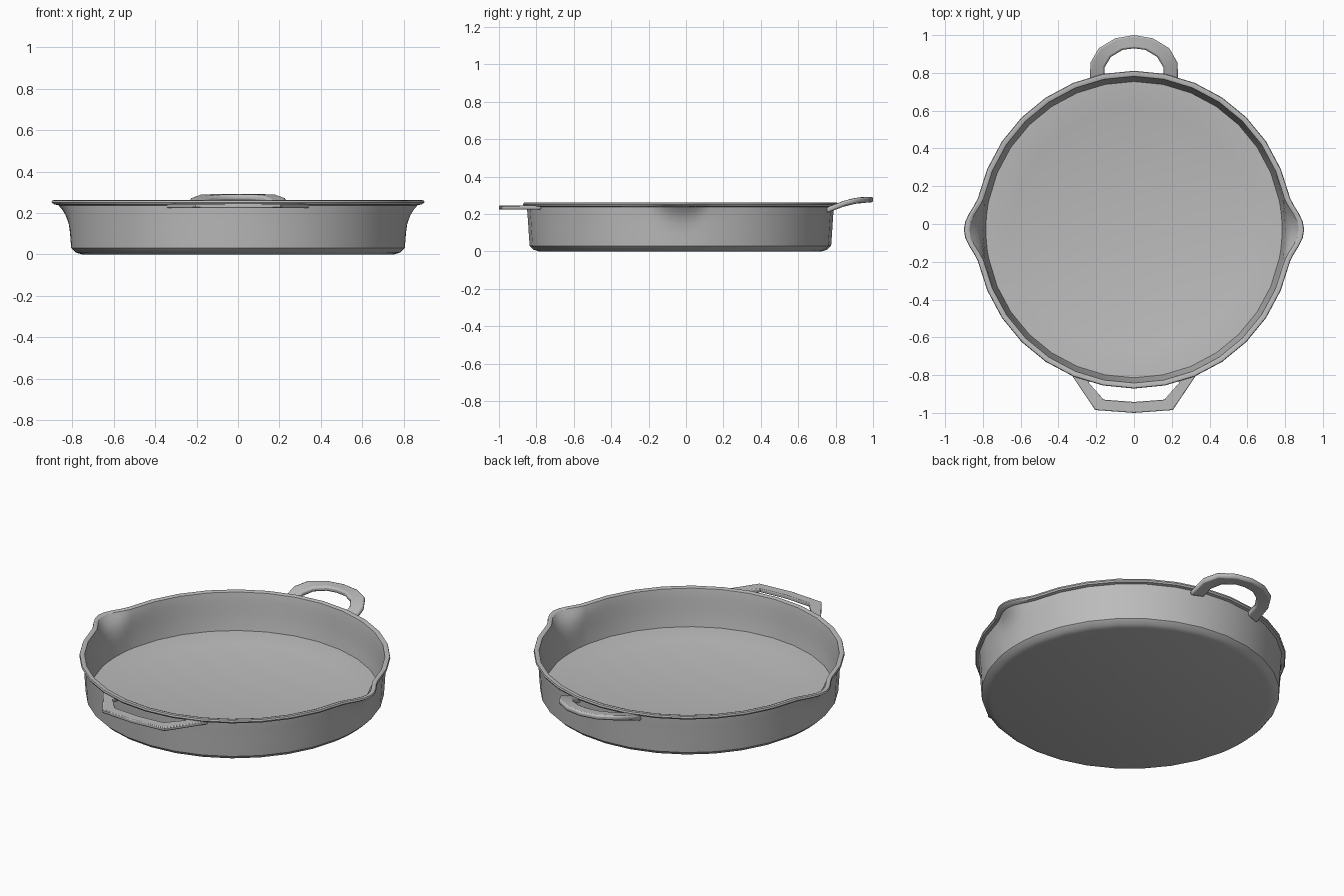
import bpy, bmesh, math

cube = bpy.data.objects.get("Cube")
if cube:
    bpy.data.objects.remove(cube, do_unlink=True)

iron = bpy.data.materials.new("grey_iron")
iron.use_nodes = True
GREY = (0.5, 0.5, 0.5, 1)
iron.diffuse_color = GREY
iron.node_tree.nodes["Principled BSDF"].inputs["Base Color"].default_value = GREY

CENTRE_Y = -0.03


def finish(name, bm, angle):
    bmesh.ops.recalc_face_normals(bm, faces=bm.faces)
    mesh = bpy.data.meshes.new(name)
    bm.to_mesh(mesh)
    bm.free()
    mesh.materials.append(iron)
    obj = bpy.data.objects.new(name, mesh)
    bpy.context.collection.objects.link(obj)
    bpy.ops.object.select_all(action='DESELECT')
    obj.select_set(True)
    bpy.context.view_layer.objects.active = obj
    bpy.ops.object.shade_smooth_by_angle(angle=math.radians(angle))
    return obj


def bridge(bm, loops, closed):
    """Join neighbouring loops of equal length with quads."""
    for a, b in zip(loops, loops[1:]):
        n = len(a)
        for i in range(n if closed else n - 1):
            j = (i + 1) % n
            bm.faces.new((a[i], a[j], b[j], b[i]))


def spout(angle, z):
    """Outward bulge of the wall at the two pouring lips."""
    t = max(0, (z - 0.08) / 0.17)
    side = abs(math.sin(angle)) * 0.84
    width = 0.19 * (0.35 + 0.65 * min(t, 1))
    if side >= width:
        return 0
    return 0.06 * min(t, 1) ** 3 * math.cos(math.pi / 2 * side / width) ** 2


# Pan body: one closed profile turned around the centre, with spouts pulled out
SEGMENTS = 32
step = 2 * math.pi / SEGMENTS
angles = []
for i in range(SEGMENTS):
    near_spout = i % (SEGMENTS // 2) in (0, SEGMENTS // 2 - 1)
    parts = 4 if near_spout else 1
    angles += [(i + k / parts) * step for k in range(parts)]

profile = [(0.755, 0), (0.785, 0.009), (0.806, 0.03), (0.811, 0.1),
           (0.814, 0.15), (0.817, 0.19), (0.819, 0.215), (0.82, 0.237),
           (0.836, 0.241), (0.841, 0.25), (0.838, 0.26), (0.826, 0.262),
           (0.812, 0.257), (0.808, 0.235), (0.805, 0.21), (0.802, 0.18),
           (0.798, 0.14), (0.794, 0.1), (0.784, 0.04), (0.637, 0.032),
           (0.6, 0.024)]
bm = bmesh.new()
rings = []
for radius, z in profile:
    ring = []
    for a in angles:
        r = radius + spout(a, z)
        ring.append(bm.verts.new((r * math.cos(a), CENTRE_Y + r * math.sin(a), z)))
    rings.append(ring)
bridge(bm, rings, True)
bm.faces.new(rings[0])
bm.faces.new(rings[-1])
finish("pan_body", bm, 30)


def mirrored(half):
    """Half outline ending on the middle line, completed on the other side."""
    return half + [(-x, y) for x, y in reversed(half[:-1])]


def handle(name, outer, inner, height, thickness, bevel):
    bm = bmesh.new()
    sections = []
    for o, i in zip(mirrored(outer), mirrored(inner)):
        corners = [(o, 0), (o, thickness), (i, thickness), (i, 0)]
        sections.append([bm.verts.new((p[0], p[1], height(p[1]) + dz))
                         for p, dz in corners])
    bridge(bm, sections, True)
    bm.faces.new(sections[0])
    bm.faces.new(sections[-1])
    obj = finish(name, bm, 35)
    mod = obj.modifiers.new("rounded_edges", 'BEVEL')
    mod.width = bevel
    mod.segments = 2
    mod.limit_method = 'ANGLE'
    mod.angle_limit = math.radians(60)


# Flat angular grip at the front
handle("front_handle",
       [(0.345, -0.775), (0.32, -0.815), (0.205, -0.985), (0, -1.0)],
       [(0.215, -0.805), (0.24, -0.84), (0.16, -0.93), (0, -0.942)],
       lambda y: 0.223, 0.022, 0.005)


# Upswept loop at the back
def rise(y):
    return 0.2 + 0.062 * math.sin(min(1, (y - 0.74) / 0.23) * math.pi / 2)


handle("back_handle",
       [(0.235, 0.75), (0.23, 0.855), (0.187, 0.93), (0.1, 0.983), (0, 1.0)],
       [(0.155, 0.77), (0.155, 0.83), (0.122, 0.885), (0.06, 0.922), (0, 0.93)],
       rise, 0.03, 0.01)
